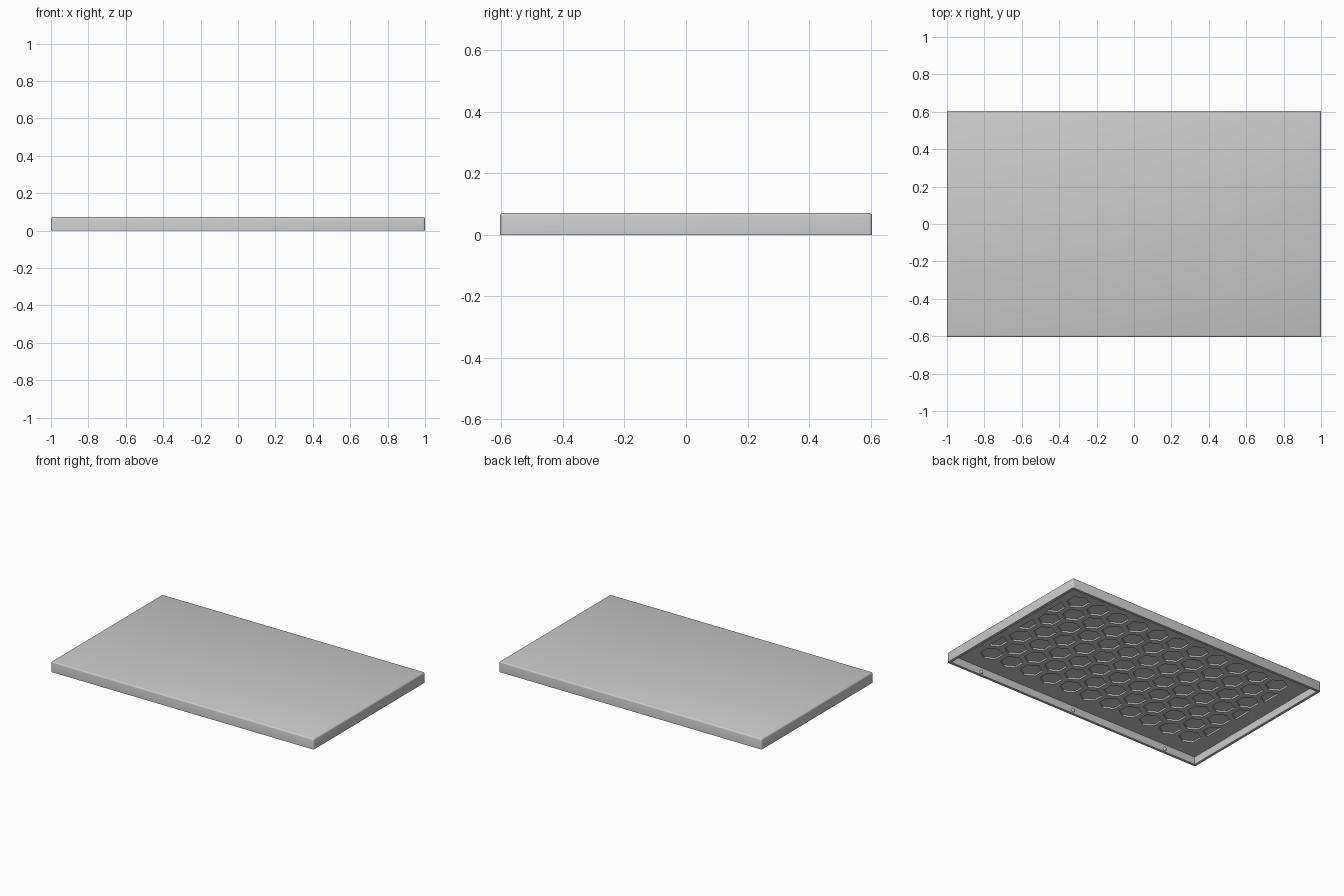
import bpy, bmesh, math

HALF_X, HALF_Y, HEIGHT = 1.0, 0.605, 0.072
WALL, FLOOR_Z, POCKET_Z = 0.018, 0.052, 0.063
PITCH, HEX_R, FIELD_X = 0.16, 0.079, 0.88

if "Cube" in bpy.data.objects:
    bpy.data.objects.remove(bpy.data.objects["Cube"])

grey = bpy.data.materials.new("light_grey")
grey.use_nodes = True
grey.diffuse_color = (0.6, 0.6, 0.6, 1)
grey.node_tree.nodes["Principled BSDF"].inputs["Base Color"].default_value = grey.diffuse_color


def add_prism(bm, outline, z0, z1):
    low = [bm.verts.new((x, y, z0)) for x, y in outline]
    high = [bm.verts.new((x, y, z1)) for x, y in outline]
    bm.faces.new(low[::-1])
    bm.faces.new(high)
    for i in range(len(low)):
        j = (i + 1) % len(low)
        bm.faces.new((low[i], low[j], high[j], high[i]))


def rectangle(hx, hy):
    return [(-hx, -hy), (hx, -hy), (hx, hy), (-hx, hy)]


def finish(bm, name):
    mesh = bpy.data.meshes.new(name)
    bm.to_mesh(mesh)
    bm.free()
    mesh.materials.append(grey)
    obj = bpy.data.objects.new(name, mesh)
    bpy.context.collection.objects.link(obj)
    return obj


def cut(target, cutter):
    mod = target.modifiers.new(cutter.name, 'BOOLEAN')
    mod.operation = 'DIFFERENCE'
    mod.solver = 'EXACT'
    mod.object = cutter
    bpy.context.view_layer.objects.active = target
    bpy.ops.object.modifier_apply(modifier=mod.name)
    bpy.data.objects.remove(cutter)


# Outer shell with softened top and corner edges
bm = bmesh.new()
add_prism(bm, rectangle(HALF_X, HALF_Y), 0, HEIGHT)
soft = [e for e in bm.edges if max(v.co.z for v in e.verts) > 0.01]
bmesh.ops.bevel(bm, geom=soft, offset=0.01, segments=3, profile=0.5, affect='EDGES')
panel = finish(bm, "panel_shell")

# Hollow underside
bm = bmesh.new()
add_prism(bm, rectangle(HALF_X - WALL, HALF_Y - WALL), -0.1, FLOOR_Z)
cut(panel, finish(bm, "cavity_cutter"))

# Honeycomb pockets, trimmed straight at the ends of alternate rows
bm = bmesh.new()
for row in range(-3, 4):
    cy = row * PITCH * math.sqrt(3) / 2
    shift = 0.5 if row % 2 == 0 else 0
    for col in range(-6, 7):
        cx = (col + shift) * PITCH
        if abs(cx) > FIELD_X + 0.01:
            continue
        outline = []
        for k in range(6):
            a = math.radians(30 + 60 * k)
            x = cx + (HEX_R - 0.008) * math.cos(a)
            x = max(-FIELD_X, min(FIELD_X, x))
            point = (x, cy + (HEX_R - 0.008) * math.sin(a))
            outline.append(point)
        add_prism(bm, outline, FLOOR_Z - 0.02, POCKET_Z)
cut(panel, finish(bm, "pocket_cutter"))

# Snap nubs inside the long walls
for side, label in ((-1, "front"), (1, "back")):
    for i, x in enumerate((-0.74, 0, 0.74)):
        bm = bmesh.new()
        bmesh.ops.create_uvsphere(bm, u_segments=16, v_segments=8, radius=0.012)
        nub = finish(bm, f"{label}_snap_nub_{i + 1}")
        nub.location = (x, side * (HALF_Y - WALL), 0.02)

bpy.ops.object.select_all(action='DESELECT')
for obj in bpy.context.collection.objects:
    if obj.type == 'MESH':
        obj.select_set(True)
bpy.context.view_layer.objects.active = panel
bpy.ops.object.shade_smooth_by_angle(angle=math.radians(35))
